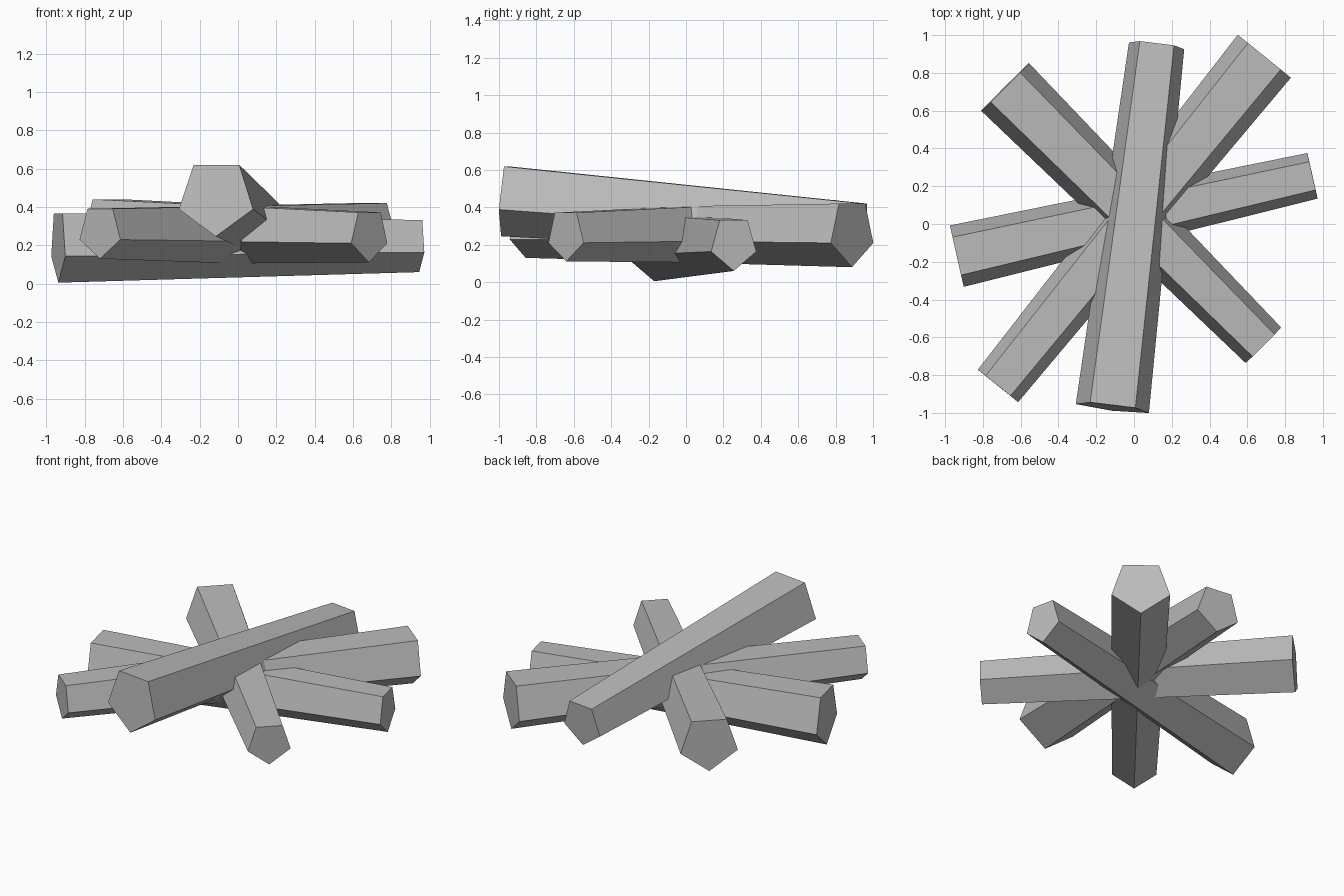
import bpy
import bmesh
from math import sin, cos, tau
from mathutils import Vector

cube = bpy.data.objects.get("Cube")
if cube:
    bpy.data.objects.remove(cube, do_unlink=True)

# Single plain grey
grey = bpy.data.materials.new("log grey")
grey.use_nodes = True
colour = (0.5, 0.5, 0.5, 1)
grey.diffuse_color = colour
grey.node_tree.nodes["Principled BSDF"].inputs["Base Color"].default_value = colour


def ring(bm, centre, axis, half_width, half_height):
    """Five-sided ring square to the axis, with a point at the bottom."""
    side = axis.cross(Vector((0, 0, 1))).normalized()
    up = side.cross(axis)
    return [bm.verts.new(centre + side * half_width * sin(tau * i / 5)
                         - up * half_height * cos(tau * i / 5))
            for i in range(5)]


def log(name, thick, thin):
    """Tapered log; each end is (centre, horizontal radius, vertical radius)."""
    bm = bmesh.new()
    start, end = Vector(thick[0]), Vector(thin[0])
    axis = (end - start).normalized()
    a = ring(bm, start, axis, *thick[1:])
    b = ring(bm, end, axis, *thin[1:])
    for i in range(5):
        j = (i + 1) % 5
        bm.faces.new((a[i], a[j], b[j], b[i]))
    bm.faces.new(a)
    bm.faces.new(b)
    bmesh.ops.recalc_face_normals(bm, faces=bm.faces)
    mesh = bpy.data.meshes.new(name)
    bm.to_mesh(mesh)
    bm.free()
    mesh.materials.append(grey)
    bpy.context.collection.objects.link(bpy.data.objects.new(name, mesh))


# Crossed pile of four logs
log("top_log", ((-0.114, -0.972, 0.452), 0.205, 0.207),
    ((0.12, 0.947, 0.295), 0.155, 0.155))
log("bottom_log", ((-0.938, -0.17, 0.205), 0.175, 0.2),
    ((0.945, 0.255, 0.21), 0.13, 0.15))
log("back_left_log", ((-0.682, 0.725, 0.288), 0.188, 0.188),
    ((0.685, -0.642, 0.255), 0.14, 0.144))
log("back_right_log", ((0.69, 0.888, 0.268), 0.19, 0.188),
    ((-0.72, -0.857, 0.274), 0.144, 0.144))
